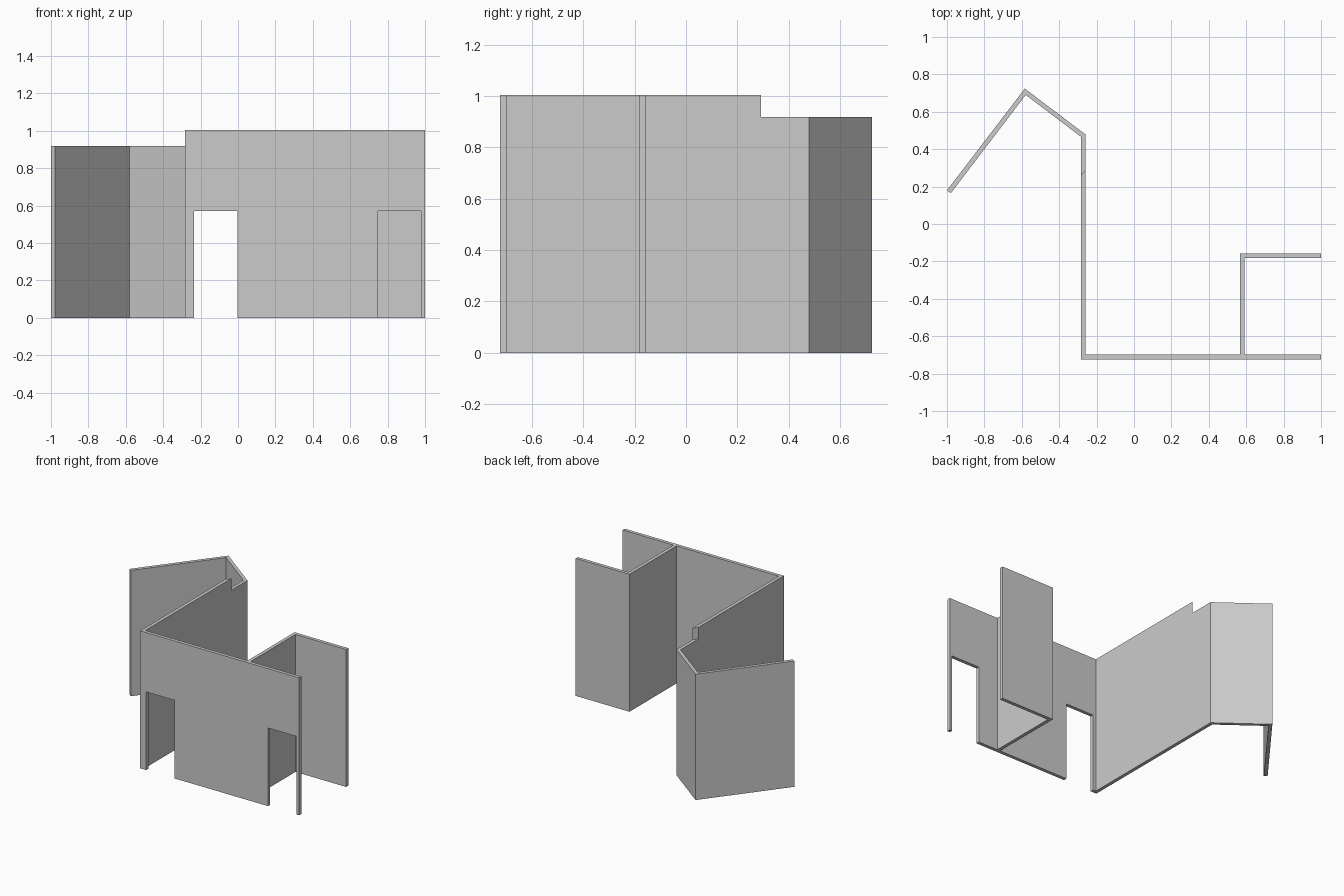
import bpy, bmesh

if "Cube" in bpy.data.objects:
    bpy.data.objects.remove(bpy.data.objects["Cube"])


def prism(name, outline, z0, z1):
    """Extrude a plan outline (x, y) from z0 up to z1."""
    bm = bmesh.new()
    face = bm.faces.new([bm.verts.new((x, y, z0)) for x, y in outline])
    ext = bmesh.ops.extrude_face_region(bm, geom=[face])
    top = [v for v in ext["geom"] if isinstance(v, bmesh.types.BMVert)]
    bmesh.ops.translate(bm, verts=top, vec=(0, 0, z1 - z0))
    bmesh.ops.recalc_face_normals(bm, faces=bm.faces)
    mesh = bpy.data.meshes.new(name)
    bm.to_mesh(mesh)
    bm.free()
    obj = bpy.data.objects.new(name, mesh)
    bpy.context.collection.objects.link(obj)
    return obj


def cut(target, cutter):
    """Subtract the cutter and remove it."""
    mod = target.modifiers.new("cut", 'BOOLEAN')
    mod.operation = 'DIFFERENCE'
    mod.solver = 'EXACT'
    mod.object = cutter
    bpy.context.view_layer.objects.active = target
    bpy.ops.object.modifier_apply(modifier=mod.name)
    bpy.data.objects.remove(cutter)


# Continuous wall plan: front wall, inner return, long side wall, bent wing
walls = prism("walls", [
    (-0.283, -0.724), (1.0, -0.724), (1.0, -0.699), (0.591, -0.699),
    (0.591, -0.182), (1.0, -0.182), (1.0, -0.157), (0.566, -0.157),
    (0.566, -0.699), (-0.258, -0.699), (-0.258, 0.478), (-0.584, 0.724),
    (-1.0, 0.180), (-0.979, 0.165), (-0.579, 0.690), (-0.283, 0.466),
], 0, 1.003)

# Lower top over the bent wing, ending in a slanted step
cut(walls, prism("step_cutter", [
    (-0.308, 0.232), (-0.233, 0.322), (-0.233, 0.9), (-1.1, 0.9), (-1.1, 0.1),
], 0.918, 1.2))

# Two doorways in the front wall
for x0, x1 in ((-0.234, -0.004), (0.749, 0.979)):
    cut(walls, prism("door_cutter", [
        (x0, -0.8), (x1, -0.8), (x1, -0.65), (x0, -0.65)], -0.1, 0.57))
